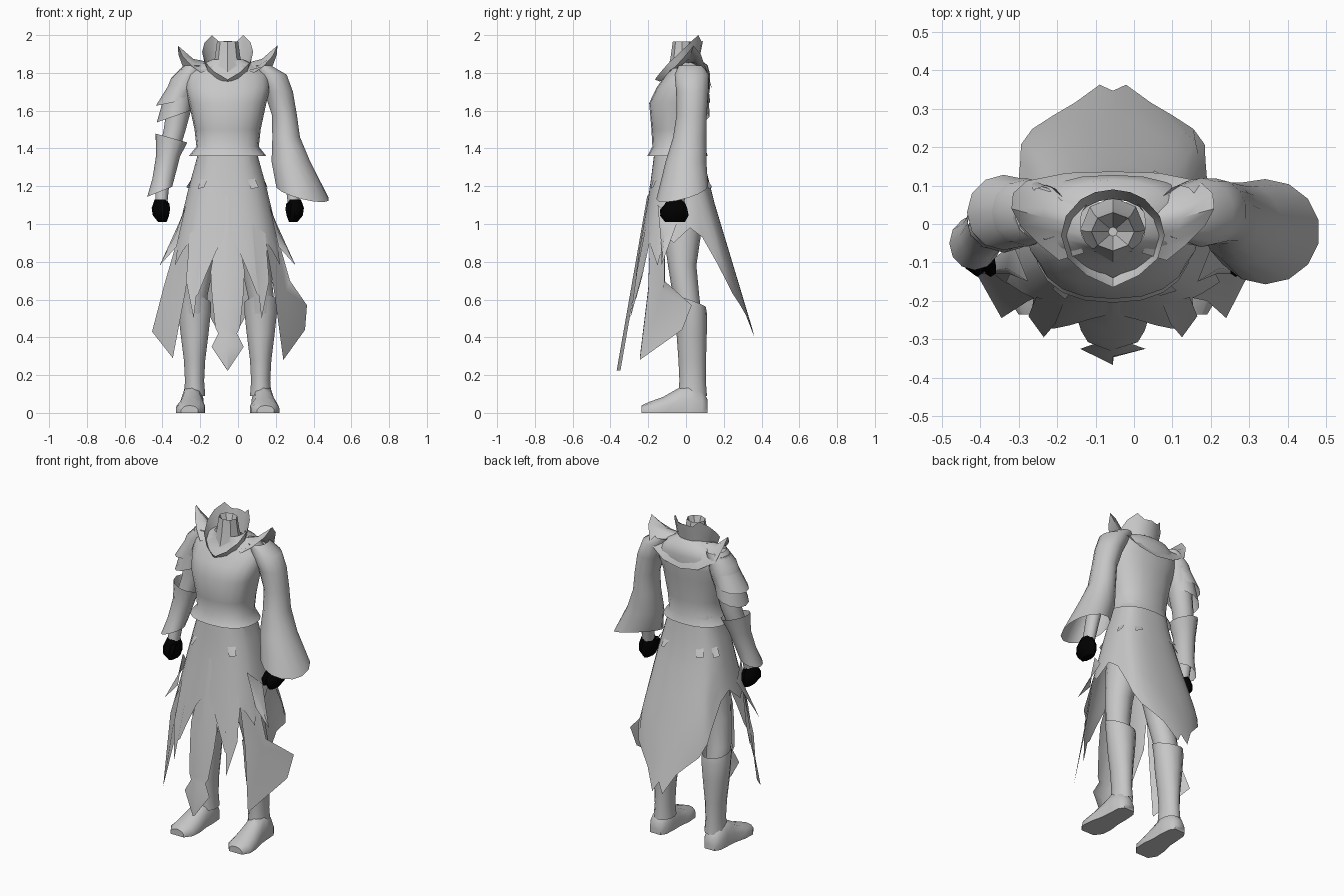
import bpy, bmesh, math
from math import sin, cos, radians

CX = -0.055          # body mid-plane


def material(name, c):
    m = bpy.data.materials.new(name)
    m.diffuse_color = (*c, 1)
    return m


GREY = material("cloth grey", (0.57, 0.57, 0.57))
BLACK = material("glove black", (0.0, 0.0, 0.0))


def build(name, verts, faces, mat=GREY, angle=50):
    me = bpy.data.meshes.new(name)
    me.from_pydata(verts, [], faces)
    bm = bmesh.new()
    bm.from_mesh(me)
    bmesh.ops.recalc_face_normals(bm, faces=bm.faces)
    bm.to_mesh(me)
    bm.free()
    me.materials.append(mat)
    ob = bpy.data.objects.new(name, me)
    bpy.context.collection.objects.link(ob)
    bpy.context.view_layer.objects.active = ob
    ob.select_set(True)
    bpy.ops.object.shade_smooth_by_angle(angle=radians(angle))
    ob.select_set(False)
    return ob


def spow(v, e):
    return math.copysign(abs(v) ** e, v)


def grid_faces(n, rows, closed=True):
    """Quads between rows of n points each."""
    return [(k * n + i, k * n + (i + 1) % n, (k + 1) * n + (i + 1) % n, (k + 1) * n + i)
            for k in range(rows - 1) for i in range(n if closed else n - 1)]


def loft(name, rings, n=14, cap0=False, cap1=False, mat=GREY, power=1.0, angle=50):
    """Rings are (x, y, z, rx, ry, tilt x, tilt y); tilts are the z change per unit."""
    verts = []
    for x, y, z, rx, ry, *t in rings:
        tx, ty = (list(t) + [0, 0])[:2]
        for i in range(n):
            a = 2 * math.pi * i / n
            dx, dy = rx * spow(sin(a), power), -ry * spow(cos(a), power)
            verts.append((x + dx, y + dy, z + tx * dx + ty * dy))
    faces = grid_faces(n, len(rings))
    if cap0:
        faces.append(tuple(range(n)))
    if cap1:
        faces.append(tuple(range(len(verts) - n, len(verts))))
    return build(name, verts, faces, mat, angle)


def interp(table, t):
    for (a, u), (b, v) in zip(table, table[1:]):
        if t <= b:
            return u + (v - u) * (t - a) / (b - a)
    return table[-1][1]


# Torso with flared hem
loft("torso", [
    (CX, -.045, 1.36, .205, .160), (CX, -.04, 1.41, .165, .138), (CX, -.04, 1.50, .175, .143),
    (CX, -.04, 1.64, .205, .155), (CX, -.015, 1.72, .225, .142), (CX, .01, 1.79, .220, .118),
    (CX, .02, 1.84, .150, .095), (CX, .0, 1.87, .085, .075)], n=20, power=.85)

# Ragged skirt: width, front and back lines by height, hem height by angle
WIDTH = [(.3, .34), (.75, .31), (.93, .27), (1.2, .205), (1.36, .16), (1.44, .15)]
FRONT = [(.25, -.36), (.8, -.26), (1.2, -.19), (1.44, -.16)]
BACK = [(.4, .365), (1.23, .115), (1.44, .09)]
HEM = [(0, .95), (8, .86), (16, .74), (24, .63), (31, .60), (38, .72), (44, .90), (52, .86),
       (64, .78), (72, .94), (84, .90), (95, .98), (108, .93), (124, .79), (132, .71),
       (140, .63), (150, .575), (160, .52), (172, .40), (180, .46)]


def skirt_point(deg, z, out=0):
    a, d = radians(deg), abs(deg)
    y = cos(a)
    mid = -.03
    taper = 1 - .5 * max(0, min(1, (.66 - z) / .25)) if d > 120 else 1
    taper -= .1 * max(0, 1 - abs(d - 118) / 20) * max(0, min(1, (1.2 - z) / .3))
    x = CX + (interp(WIDTH, z) + out) * taper * spow(sin(a), .8)
    f, b = interp(FRONT, z) - out, interp(BACK, z) + out
    return (x, mid + (f - mid) * y ** .8 if y > 0 else mid + (b - mid) * (-y) ** .6, z)


angles = [d for d, _ in HEM] + [-d for d, _ in HEM[-2:0:-1]]
ROWS = 7
sv = [skirt_point(d, 1.44 + (interp(HEM, abs(d)) - 1.44) * r / (ROWS - 1))
      for r in range(ROWS) for d in angles]
build("skirt", sv, grid_faces(len(angles), ROWS))

# Front hanging strip with a pointed diamond end
strip = [(1.15, .035), (.95, .055), (.75, .09), (.62, .083), (.45, .065), (.42, .05),
         (.35, .085), (.225, .002)]
pv = []
for z, w in strip:
    y = -.205 - (1.15 - z) * .175
    pv += [(CX - w, y + .02, z), (CX, y, z), (CX + w, y + .02, z)]
build("front_strip", pv, grid_faces(3, len(strip), closed=False))


# Loose cloth panels
def panel(name, pts):
    c = [sum(p[i] for p in pts) / len(pts) for i in range(3)]
    m = len(pts)
    build(name, pts + [tuple(c)], [(i, (i + 1) % m, m) for i in range(m)])


panel("left_side_panel", [(-.25, -.19, .95), (-.32, -.11, .92), (-.39, -.11, .68),
                          (-.455, -.05, .43), (-.345, -.245, .29), (-.275, -.20, .66)])
panel("right_side_panel", [(.14, -.19, .95), (.21, -.11, .93), (.275, -.115, .70),
                           (.365, .03, .57), (.355, -.02, .44), (.24, -.245, .28),
                           (.19, -.20, .65)])
for s, side in ((-1, "left"), (1, "right")):
    panel(side + "_front_spike", [(CX + s * .13, -.21, 1.0), (CX + s * .20, -.19, .95),
                                  (CX + s * .22, -.24, .70), (CX + s * .18, -.295, .50),
                                  (CX + s * .15, -.26, .75)])
    panel(side + "_hip_spike", [(CX + s * .22, -.15, 1.1), (CX + s * .26, -.05, 1.0),
                                (CX + s * .36, -.13, .78), (CX + s * .27, -.13, .88)])

# Small torn tags below the waist
for i, d in enumerate((-150, -115, -35, 35, 110, 150)):
    panel("waist_tag_%d" % (i + 1), [skirt_point(d - 8, 1.235, .002), skirt_point(d + 8, 1.24, .002),
                                     skirt_point(d + 7, 1.195, .022), skirt_point(d - 6, 1.185, .012)])

# Legs, boots and feet
for s, side in ((-1, "left"), (1, "right")):
    x = CX + s * .175
    loft(side + "_thigh", [
        (CX + s * .10, -.02, 1.15, .095, .11), (CX + s * .125, -.02, .95, .095, .10),
        (CX + s * .15, -.02, .78, .08, .075), (x, .0, .62, .07, .07),
        (x, .02, .50, .065, .065)], cap0=True)
    loft(side + "_boot", [
        (x, .02, .59, .088, .085, s * .1, -.35), (x, .03, .53, .088, .08), (x, .03, .42, .076, .08),
        (x, .033, .28, .058, .073), (x, .035, .17, .052, .070), (x, .035, .09, .058, .076)])
    # foot lofted from heel to toe
    fv = []
    sect = [(.115, .035, .07), (.085, .055, .12), (.02, .060, .16), (-.05, .062, .125),
            (-.12, .075, .085), (-.19, .075, .06), (-.235, .045, .04)]
    for y, w, h in sect:
        fx = x + s * (.012 + max(0, -y) * .06)
        for dx, dz in ((-1, 0), (-1, .45), (-.65, .85), (0, 1), (.65, .85), (1, .45), (1, 0)):
            fv.append((fx + dx * w, y, dz * h))
    ends = [tuple(range(7)), tuple(range(len(fv) - 7, len(fv)))]
    build(side + "_foot", fv, grid_faces(7, len(sect)) + ends)

# Bare arm with torn short sleeve and forearm guard
loft("left_arm", [
    (-.25, .03, 1.82, .06, .07), (-.275, .035, 1.74, .075, .08), (-.31, .035, 1.62, .068, .072),
    (-.335, .03, 1.50, .060, .062), (-.36, .01, 1.40, .055, .058), (-.40, -.03, 1.24, .04, .045),
    (-.405, -.055, 1.11, .032, .04)], cap0=True)
loft("left_short_sleeve", [
    (-.23, .03, 1.84, .055, .07), (-.275, .03, 1.77, .08, .088), (-.31, .03, 1.68, .08, .09),
    (-.338, .025, 1.57, .092, .10, .35)], n=12)
loft("left_shoulder_flap", [
    (-.28, .03, 1.75, .078, .086), (-.34, .03, 1.645, .095, .098, .2)], n=12)
loft("left_forearm_guard", [
    (-.352, .015, 1.455, .084, .085, -.28), (-.37, .0, 1.36, .064, .067),
    (-.395, -.03, 1.24, .058, .062), (-.415, -.05, 1.17, .066, .07, .4)], n=12)

# Full sleeve widening to a large slanted mouth
loft("right_sleeve", [
    (.12, .03, 1.84, .055, .07), (.175, .03, 1.79, .085, .09), (.215, .033, 1.70, .078, .085),
    (.245, .03, 1.58, .068, .08), (.255, .02, 1.46, .075, .088), (.28, .0, 1.33, .105, .108),
    (.342, -.02, 1.165, .142, .137, -.25, .25)], n=14)
loft("right_forearm", [(.25, .02, 1.46, .05, .055), (.28, -.02, 1.28, .04, .045),
                       (.295, -.05, 1.11, .032, .04)])

# Gloved fists
for s, side, x in ((-1, "left", -.408), (1, "right", .30)):
    loft(side + "_glove", [
        (x, -.055, 1.13, .033, .042), (x, -.06, 1.085, .049, .066), (x, -.062, 1.045, .043, .076),
        (x - s * .008, -.058, 1.01, .022, .052)], n=8, cap0=True, cap1=True, mat=BLACK)
    loft(side + "_thumb", [
        (x - s * .03, -.09, 1.11, .016, .018), (x - s * .035, -.12, 1.075, .016, .018),
        (x - s * .03, -.125, 1.04, .009, .01)], n=6, cap0=True, cap1=True, mat=BLACK)

# Neck with a hollow top
loft("neck", [
    (CX, -.015, 1.80, .085, .085), (CX, -.02, 1.88, .068, .062), (CX, -.02, 1.965, .056, .05),
    (CX, -.02, 1.86, .012, .012)], n=8, cap1=True, angle=30)

# Standing collar: rim slopes from two rear peaks to a low V at the front
RIM = [(0, 1.765), (30, 1.805), (60, 1.855), (90, 1.91), (115, 1.96), (142, 2.0),
       (160, 1.965), (180, 1.97)]
rim = RIM + [(-d, z) for d, z in RIM[-2:0:-1]]
cv = []
for k in range(3):
    for d, top in rim:
        a = radians(d)
        z0 = min(1.80 - .045 * cos(a), top - .01)
        r = .11 + .0125 * k
        cv.append((CX + r * sin(a), -.03 - (r - .015) * cos(a) - (.015 if d == 0 else 0),
                   z0 + (top - z0) * k / 2))
build("standing_collar", cv, grid_faces(len(rim), 3))

# Mantle: crescent across the back with tall side tips
OUT = [(48, .14, -.095, 1.80), (66, .19, -.055, 1.835), (82, .24, -.005, 1.89),
       (96, .264, .04, 1.945), (110, .26, .08, 1.895), (130, .225, .112, 1.80),
       (155, .12, .133, 1.735), (180, 0, .137, 1.715)]
full = OUT + [(-d, -x, y, z) for d, x, y, z in OUT[-2::-1]]
rows = [[], [], []]
for d, x, y, z in full:
    a = radians(d)
    inner = (.10 * sin(a), -.015 - .09 * cos(a), 1.85 - .02 * cos(a))
    mid = ((x + inner[0]) / 2, (y + inner[1]) / 2,
           (z + inner[2]) / 2 + .02 - .045 * sin(a) ** 2)
    for row, p in zip(rows, (inner, mid, (x, y, z))):
        row.append((CX + p[0], p[1], p[2]))
build("mantle", sum(rows, []), grid_faces(len(full), 3, closed=False))
